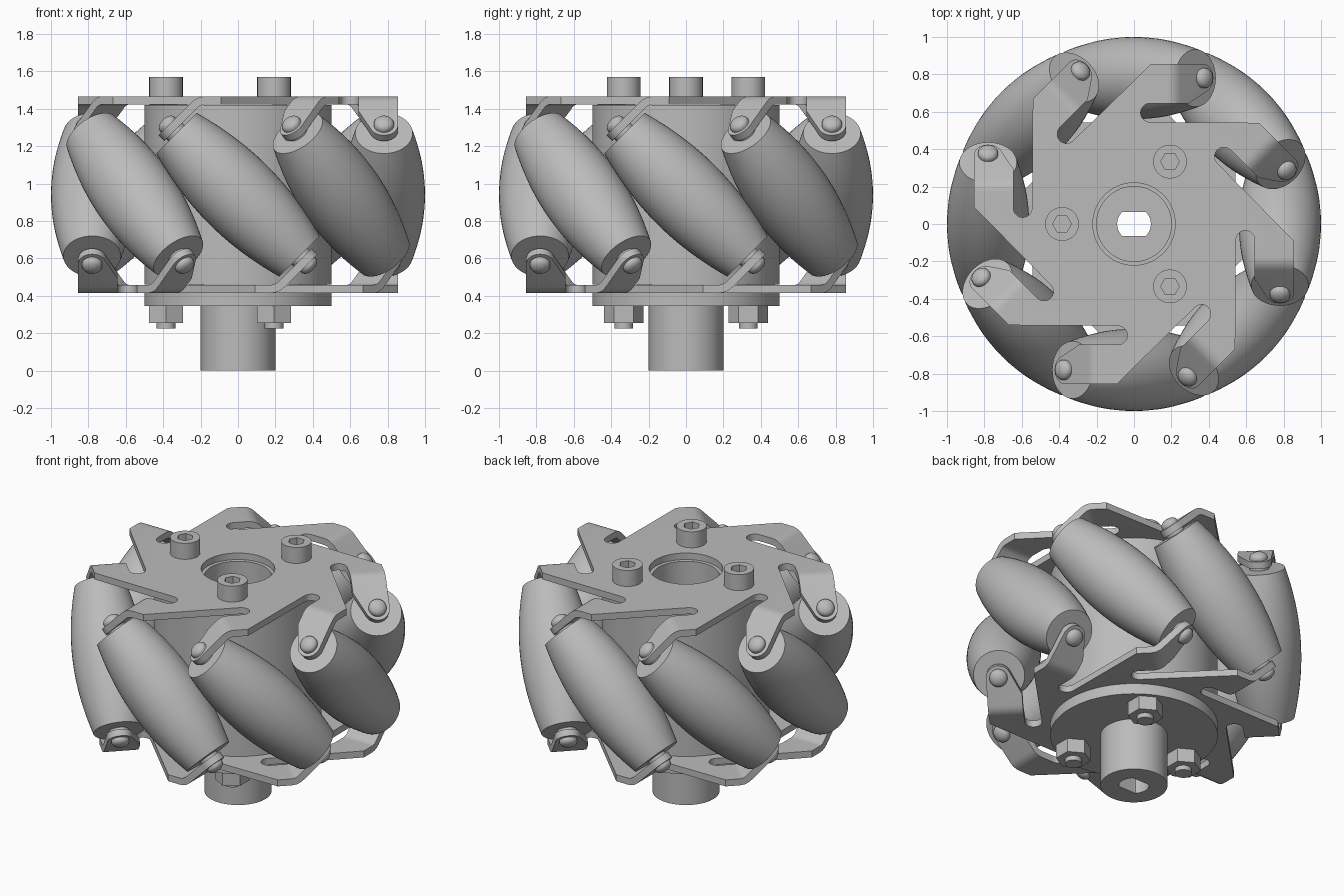
import bpy, bmesh, math
from mathutils import Matrix, Vector

if "Cube" in bpy.data.objects:
    bpy.data.objects.remove(bpy.data.objects["Cube"])

MID = 0.94          # mid height of the wheel
ROLL_R = 0.78       # distance of roller axes from the wheel axis
N = 8               # rollers
rot = lambda a: Matrix.Rotation(a, 4, 'Z')

grey = bpy.data.materials.new("machined grey")
grey.diffuse_color = (0.5, 0.5, 0.5, 1)
grey.use_nodes = True
grey.node_tree.nodes["Principled BSDF"].inputs["Base Color"].default_value = grey.diffuse_color


def make(name, bm):
    bmesh.ops.recalc_face_normals(bm, faces=bm.faces)
    me = bpy.data.meshes.new(name)
    bm.to_mesh(me)
    bm.free()
    me.materials.append(grey)
    return me


def place(name, me, matrix=Matrix()):
    ob = bpy.data.objects.new(name, me)
    ob.matrix_world = matrix
    bpy.context.collection.objects.link(ob)
    return ob


def lathe(name, profile, segs=40):
    """Spin (radius, z) points about z; radius 0 closes the ends."""
    bm = bmesh.new()
    vs = [bm.verts.new((r, 0, z)) for r, z in profile]
    es = [bm.edges.new(p) for p in zip(vs, vs[1:])]
    bmesh.ops.spin(bm, geom=vs + es, axis=(0, 0, 1), cent=(0, 0, 0),
                   angle=2 * math.pi, steps=segs, use_duplicate=False)
    bmesh.ops.remove_doubles(bm, verts=bm.verts, dist=1e-5)
    return make(name, bm)


def ring(name, outer, inner, z0, z1, segs=96):
    """Prism between two outlines given as radius functions of the angle."""
    bm = bmesh.new()
    loops = []
    for f, z in ((outer, z0), (outer, z1), (inner, z1), (inner, z0)):
        loops.append([bm.verts.new((f(a) * math.cos(a), f(a) * math.sin(a), z))
                      for a in (2 * math.pi * i / segs for i in range(segs))])
    for j in range(4):
        A, B = loops[j], loops[(j + 1) % 4]
        for i in range(segs):
            k = (i + 1) % segs
            bm.faces.new((A[i], A[k], B[k], B[i]))
    return make(name, bm)


circle = lambda r: (lambda a: r)


def hexagon(r, turn=0.0):
    return lambda a: r * math.cos(math.pi / 6) / math.cos((a - turn) % (math.pi / 3) - math.pi / 6)


def double_d(a):
    return min(0.09, 0.065 / max(abs(math.sin(a)), 1e-6))


# Hub, mounting disc and shaft with a double-D bore
place("hub", ring("hub", circle(0.5), circle(0.2), 0.46, 1.42))
place("mounting_disc", ring("mounting_disc", circle(0.5), double_d, 0.345, 0.415))
place("shaft", ring("shaft", circle(0.2), double_d, 0.0, 0.345))

# Three through bolts with socket heads and hex nuts
head = ring("bolt_head", circle(0.09), hexagon(0.05), 1.465, 1.57, 48)
floor = lathe("socket_floor", [(0, 1.465), (0.06, 1.465), (0.06, 1.51), (0, 1.51)], 24)
nut = ring("nut", hexagon(0.105, math.pi / 6), circle(0.049), 0.255, 0.345, 48)
tip = lathe("bolt_tip", [(0, 0.225), (0.05, 0.225), (0.05, 0.345), (0, 0.345)], 32)
for k in range(3):
    a = math.pi + k * 2 * math.pi / 3
    m = Matrix.Translation((0.385 * math.cos(a), 0.385 * math.sin(a), 0))
    for name, me in (("bolt_head", head), ("socket_floor", floor), ("nut", nut), ("bolt_tip", tip)):
        place(name, me, m)


# Side plate: flat star with eight arms, each folded down 45 degrees
def side_plate():
    bm = bmesh.new()
    top, bend_x, bend_r = 1.465, -0.217, 0.1
    d = bend_r * math.tan(math.pi / 8)
    y_in, y_out = -0.645, -0.855
    c = math.sqrt(0.5)
    slot = [(-0.085 + 0.05 * math.sin(t), -0.595 + 0.05 * math.cos(t))
            for t in (math.pi * i / 10 for i in range(11))]
    flat = slot + [(bend_x + d, y_in), (bend_x + d, y_out), (-0.09, y_out)]
    start = Vector((*slot[0], 0))
    a0 = math.atan2(start.y, start.x)
    arc = [(0.22 * math.cos(a0 + i * math.pi / 32), 0.22 * math.sin(a0 + i * math.pi / 32))
           for i in range(8, -1, -1)]
    nxt = rot(math.pi / 4) @ start
    sector = [(x, y, top) for x, y in flat + [(nxt.x, nxt.y)] + arc]
    # rounded fold
    bend = [(bend_x + d - bend_r * math.sin(t), top - bend_r * (1 - math.cos(t)))
            for t in (math.pi / 4 * i / 5 for i in range(6))]
    strips = [[(p[0], y_in, p[1]), (q[0], y_in, q[1]), (q[0], y_out, q[1]), (p[0], y_out, p[1])]
              for p, q in zip(bend, bend[1:])]
    # folded lug with a rounded end around the roller pin
    lug = [(d, y_in), (0.11, y_in)]
    lug += [(0.218 + 0.075 * math.cos(t), -ROLL_R + 0.075 * math.sin(t))
            for t in (math.radians(64 - 154 * i / 14) for i in range(15))]
    lug += [(d, y_out)]
    lug = [(bend_x - u * c, y, top - u * c) for u, y in lug]
    for k in range(N):
        m = rot(k * math.pi / 4)
        for poly in [sector, lug] + strips:
            bm.faces.new([bm.verts.new(m @ Vector(p)) for p in poly])
    bmesh.ops.remove_doubles(bm, verts=bm.verts, dist=1e-4)
    bmesh.ops.recalc_face_normals(bm, faces=bm.faces)
    if max(bm.faces, key=lambda f: f.calc_area()).normal.z < 0:
        bmesh.ops.reverse_faces(bm, faces=bm.faces)
    me = bpy.data.meshes.new("side_plate")
    bm.to_mesh(me)
    bm.free()
    me.materials.append(grey)
    return me


plate = side_plate()
flip = Matrix.Translation((0, 0, 2 * MID)) @ Matrix.Rotation(math.pi, 4, 'Y')
for name, m in (("top_plate", Matrix()), ("bottom_plate", flip)):
    ob = place(name, plate.copy(), m)
    mod = ob.modifiers.new("thickness", 'SOLIDIFY')
    mod.thickness = 0.043
    mod.offset = -1
    mod.use_even_offset = True
    bpy.ops.object.select_all(action='DESELECT')
    ob.select_set(True)
    bpy.context.view_layer.objects.active = ob
    bpy.ops.object.convert(target='MESH')

# Barrel rollers whose bulge follows the wheel rim, with washers and pins
H = 0.465
barrel = [(1 - math.sqrt(ROLL_R ** 2 + t * t / 2), t)
          for t in (-H + 2 * H * i / 24 for i in range(25))]
roller = lathe("roller", [(0, -H)] + barrel + [(0, H)], 48)
washer = lathe("washer", [(0, H - 0.01), (0.06, H - 0.01), (0.06, 0.49), (0, 0.49)], 24)
pin = lathe("pin_head", [(0, 0.51), (0.054, 0.51), (0.054, 0.535)] +
            [(0.054 * math.cos(t), 0.535 + 0.033 * math.sin(t))
             for t in (math.pi / 2 * i / 6 for i in range(1, 7))], 24)
for k in range(N):
    m = (rot(k * math.pi / 4) @ Matrix.Translation((0, -ROLL_R, MID))
         @ Matrix.Rotation(-math.pi / 4, 4, 'Y'))
    place("roller", roller, m)
    for end in (Matrix(), Matrix.Rotation(math.pi, 4, 'X')):
        place("washer", washer, m @ end)
        place("pin_head", pin, m @ end)

# Smooth round surfaces, keep edges sharp
bpy.ops.object.select_all(action='SELECT')
bpy.context.view_layer.objects.active = bpy.context.selected_objects[0]
bpy.ops.object.shade_smooth_by_angle(angle=math.radians(30))
